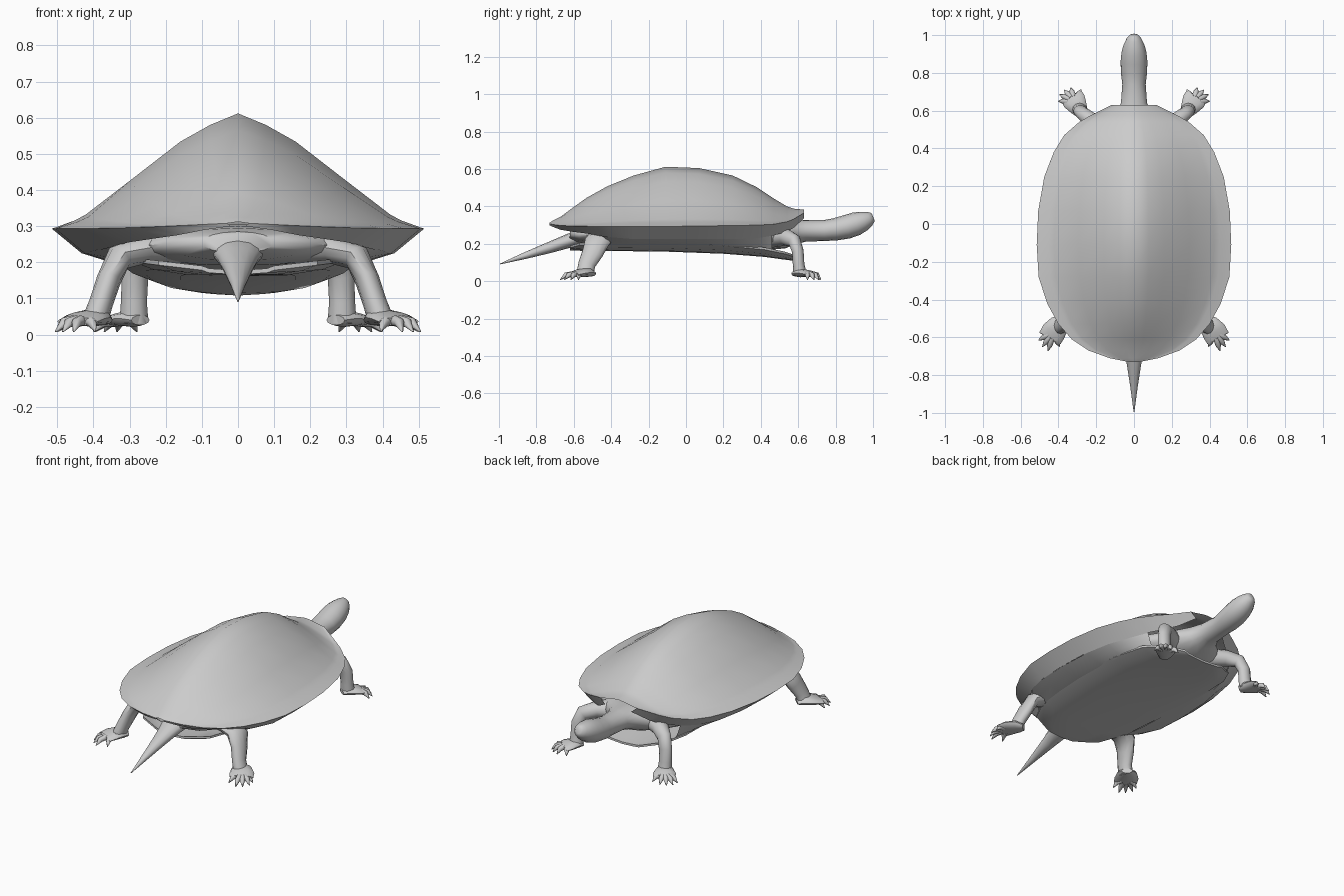
import bpy, bmesh, math
from mathutils import Vector


def finish(name, bm, angle=40):
    bmesh.ops.remove_doubles(bm, verts=bm.verts, dist=0.0005)
    bmesh.ops.recalc_face_normals(bm, faces=bm.faces)
    me = bpy.data.meshes.new(name)
    bm.to_mesh(me)
    bm.free()
    ob = bpy.data.objects.new(name, me)
    bpy.context.collection.objects.link(ob)
    bpy.ops.object.select_all(action='DESELECT')
    ob.select_set(True)
    bpy.context.view_layer.objects.active = ob
    bpy.ops.object.shade_smooth_by_angle(angle=math.radians(angle))
    return ob


def loft(name, rows, closed=False, caps=False, angle=40):
    """Skin a list of equal-length point rows."""
    bm = bmesh.new()
    vs = [[bm.verts.new(p) for p in r] for r in rows]
    n = len(rows[0])
    for a, b in zip(vs, vs[1:]):
        for i in range(n if closed else n - 1):
            j = (i + 1) % n
            bm.faces.new((a[i], a[j], b[j], b[i]))
    if caps:
        bm.faces.new(vs[0])
        bm.faces.new(vs[-1])
    return finish(name, bm, angle)


def mirrored(half):
    """Full cross-section from points running centre -> side."""
    return [(-x, y, z) for x, y, z in reversed(half)] + half[1:]


def tube(name, path, ref=(0, 0, 1), sides=12, sx=1):
    """Elliptical tube along (x, y, z, side radius, up radius) points."""
    c = [Vector(p[:3]) for p in path]
    rows = []
    for i, p in enumerate(path):
        t = (c[min(i + 1, len(c) - 1)] - c[max(i - 1, 0)]).normalized()
        s = t.cross(Vector(ref)).normalized()
        u = s.cross(t)
        row = []
        for k in range(sides):
            a = 2 * math.pi * k / sides
            v = c[i] + s * math.cos(a) * p[3] + u * math.sin(a) * p[4]
            row.append((v.x * sx, v.y, v.z))
        rows.append(row)
    return loft(name, rows, closed=True, caps=True, angle=50)


# Upper shell: y, half width, ridge z, rim z, inner lip z, inner lip fraction
shell = [
    (-0.73, 0.03, 0.312, 0.308, 0.300, 0.7),
    (-0.71, 0.13, 0.325, 0.303, 0.290, 0.7),
    (-0.67, 0.24, 0.345, 0.298, 0.275, 0.7),
    (-0.61, 0.33, 0.390, 0.295, 0.265, 0.72),
    (-0.53, 0.40, 0.447, 0.294, 0.255, 0.76),
    (-0.42, 0.46, 0.508, 0.293, 0.235, 0.82),
    (-0.28, 0.505, 0.565, 0.293, 0.225, 0.84),
    (-0.11, 0.515, 0.612, 0.293, 0.225, 0.84),
    (0.07, 0.507, 0.605, 0.295, 0.225, 0.84),
    (0.25, 0.475, 0.565, 0.298, 0.225, 0.83),
    (0.38, 0.425, 0.502, 0.300, 0.230, 0.80),
    (0.47, 0.37, 0.442, 0.305, 0.245, 0.76),
    (0.54, 0.29, 0.400, 0.318, 0.265, 0.72),
    (0.575, 0.23, 0.388, 0.332, 0.285, 0.7),
    (0.63, 0.12, 0.383, 0.365, 0.335, 0.7),
]
# Dome cross-section: fraction of width, fraction of height
dome = [(0, 1), (0.15, 0.9), (0.31, 0.755), (0.57, 0.43), (0.82, 0.12), (0.88, 0.07), (1, 0)]
rows = []
for y, w, top, rim, lip, f in shell:
    half = [(w * a, y, rim + (top - rim) * b) for a, b in dome]
    half.append((w * f, y, lip))
    rows.append(mirrored(half))
loft("upper_shell", rows, angle=55)

# Belly plate: y, half width, centre z
belly = [(-0.62, 0.10, 0.165), (-0.57, 0.22, 0.163), (-0.42, 0.29, 0.162),
         (-0.1, 0.32, 0.158), (0.2, 0.32, 0.147), (0.42, 0.29, 0.130),
         (0.53, 0.23, 0.115), (0.59, 0.13, 0.108)]
rows = []
for y, w, z in belly:
    e = 0.04 * w / 0.3
    low = mirrored([(0, y, z), (w * 0.5, y, z + 0.004), (w * 0.8, y, z + e * 0.45), (w, y, z + e)])
    high = [(x, y, h + 0.012) for x, y, h in reversed(low)]
    rows.append(low + high)
loft("belly_plate", rows, closed=True, caps=True)

# Bridges joining belly plate to the shell lip
for side, sx in (("right", 1), ("left", -1)):
    rows = []
    for y, inner, zi, outer, zo in [(-0.46, 0.27, 0.195, 0.34, 0.25),
                                    (-0.40, 0.285, 0.195, 0.39, 0.235),
                                    (-0.28, 0.30, 0.195, 0.424, 0.225),
                                    (-0.10, 0.31, 0.195, 0.432, 0.225),
                                    (0.10, 0.31, 0.190, 0.422, 0.225),
                                    (0.25, 0.305, 0.182, 0.394, 0.225),
                                    (0.38, 0.285, 0.170, 0.340, 0.230),
                                    (0.46, 0.255, 0.162, 0.285, 0.245)]:
        rows.append([(sx * inner, y, zi), (sx * (inner + outer) / 2, y, (zi + zo) / 2 - 0.004),
                     (sx * outer, y, zo)])
    loft("shell_bridge_" + side, rows)

# Soft body running into neck and head
tube("body_neck_head", [
    (0, -0.62, 0.255, 0.10, 0.030), (0, -0.57, 0.250, 0.21, 0.045),
    (0, -0.46, 0.245, 0.29, 0.055), (0, -0.2, 0.245, 0.34, 0.060),
    (0, 0.2, 0.240, 0.33, 0.065), (0, 0.42, 0.240, 0.26, 0.075),
    (0, 0.52, 0.250, 0.17, 0.075), (0, 0.58, 0.265, 0.10, 0.066),
    (0, 0.64, 0.270, 0.069, 0.058), (0, 0.74, 0.271, 0.062, 0.056),
    (0, 0.80, 0.278, 0.069, 0.060), (0, 0.86, 0.291, 0.071, 0.064),
    (0, 0.91, 0.307, 0.066, 0.063), (0, 0.95, 0.322, 0.055, 0.053),
    (0, 0.98, 0.335, 0.040, 0.039), (0, 0.995, 0.343, 0.025, 0.028),
    (0, 1.0, 0.345, 0.014, 0.018)], sides=16)

# Tail
tube("tail", [(0, -0.48, 0.250, 0.11, 0.045), (0, -0.57, 0.235, 0.078, 0.042),
              (0, -0.65, 0.208, 0.056, 0.036), (0, -0.73, 0.180, 0.040, 0.030),
              (0, -0.86, 0.137, 0.020, 0.018), (0, -0.995, 0.092, 0.002, 0.002)])

# Legs, feet and claws
front_leg = [(0.12, 0.46, 0.235, 0.055, 0.07), (0.21, 0.535, 0.235, 0.045, 0.045),
             (0.265, 0.58, 0.215, 0.040, 0.036), (0.285, 0.598, 0.16, 0.037, 0.031),
             (0.288, 0.602, 0.09, 0.036, 0.031), (0.288, 0.610, 0.035, 0.040, 0.036)]
front_foot = [(0.27, 0.58, 0.040, 0.030, 0.014), (0.29, 0.61, 0.045, 0.046, 0.024),
              (0.315, 0.65, 0.042, 0.062, 0.018), (0.33, 0.675, 0.036, 0.060, 0.012)]
front_claws = [(0.40, 0.65), (0.395, 0.685), (0.37, 0.71), (0.335, 0.722), (0.28, 0.712)]
hind_leg = [(0.14, -0.42, 0.240, 0.045, 0.08), (0.26, -0.45, 0.238, 0.042, 0.075),
            (0.330, -0.475, 0.212, 0.038, 0.068), (0.358, -0.50, 0.15, 0.034, 0.056),
            (0.378, -0.53, 0.09, 0.033, 0.046), (0.395, -0.54, 0.04, 0.036, 0.046)]
hind_foot = [(0.37, -0.50, 0.040, 0.030, 0.014), (0.395, -0.53, 0.048, 0.054, 0.025),
             (0.425, -0.57, 0.044, 0.066, 0.020), (0.445, -0.605, 0.036, 0.064, 0.012)]
hind_claws = [(0.50, -0.575), (0.505, -0.615), (0.485, -0.65), (0.455, -0.672), (0.395, -0.65)]

for side, sx in (("right", 1), ("left", -1)):
    for part, leg, foot, claws in (("front", front_leg, front_foot, front_claws),
                                   ("hind", hind_leg, hind_foot, hind_claws)):
        tag = part + "_" + side
        tube("leg_" + tag, leg, ref=(0, 1, 0), sx=sx)
        tube("foot_" + tag, foot, sx=sx)
        mid = Vector(foot[2][:2])
        for i, tip in enumerate(claws):
            tip = Vector(tip)
            a, b = mid.lerp(tip, 0.35), mid.lerp(tip, 0.72)
            tube(f"claw_{tag}_{i + 1}", [(a.x, a.y, 0.038, 0.017, 0.016),
                                         (b.x, b.y, 0.033, 0.014, 0.014),
                                         (tip.x, tip.y, 0.008, 0.002, 0.002)], sides=8, sx=sx)
